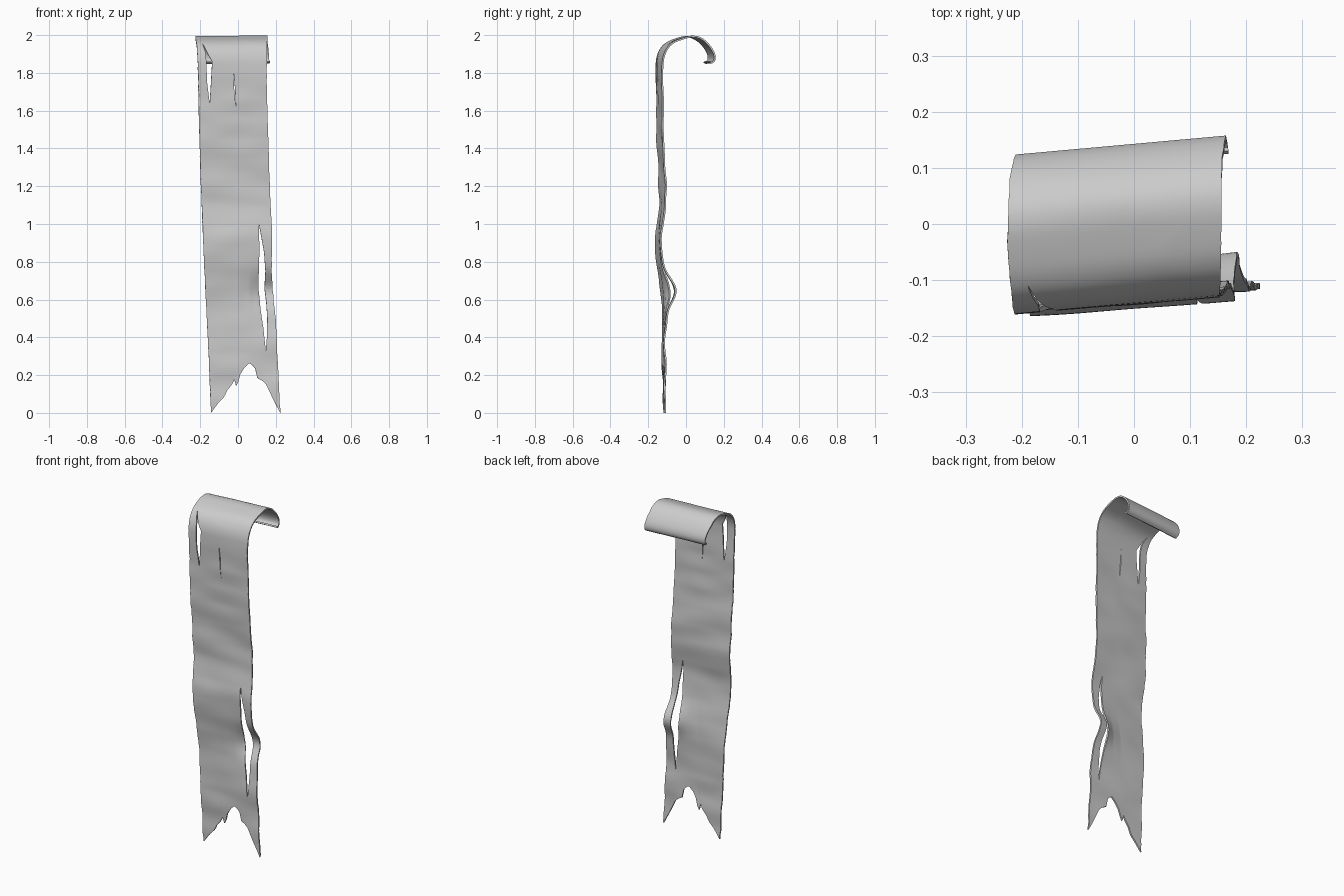
import bpy, bmesh, math, random
from mathutils import noise, Vector

if "Cube" in bpy.data.objects:
    bpy.data.objects.remove(bpy.data.objects["Cube"])

random.seed(4)


def lin(keys, s):
    """Linear lookup of the values in keys [(s, v), ...]."""
    if s <= keys[0][0]:
        return keys[0][1]
    for (a, va), (b, vb) in zip(keys, keys[1:]):
        if s <= b:
            return va + (vb - va) * (s - a) / (b - a)
    return keys[-1][1]


def smooth(keys, s):
    """Average of nearby linear lookups, which rounds off the corners."""
    lo, hi = keys[0][0], keys[-1][0]
    r = max(0.0, min(0.025, s - lo, hi - s))
    return sum(lin(keys, s + r * k / 3) for k in range(-3, 4)) / 7


# Side profile (y, z): hanging sheet, bend over the top, curled end
PROFILE = [(-.117, 0), (-.115, .2), (-.122, .35), (-.117, .5), (-.118, .62),
           (-.137, .75), (-.146, .85), (-.146, .95), (-.125, 1.1), (-.125, 1.2),
           (-.133, 1.4), (-.138, 1.6), (-.142, 1.8), (-.138, 1.88), (-.118, 1.93),
           (-.085, 1.963), (-.03, 1.983), (.025, 1.996), (.065, 1.985), (.1, 1.955),
           (.128, 1.915), (.139, 1.885), (.136, 1.86), (.122, 1.848), (.11, 1.86)]
path_y, path_z, dist = [], [], 0.0
for i, (y, z) in enumerate(PROFILE):
    if z <= 1.88 and i < 14:
        dist = z
    else:
        dist += math.dist(PROFILE[i], PROFILE[i - 1])
    path_y.append((dist, y))
    path_z.append((dist, z))
LENGTH = dist

# Outline edges as x against distance along the sheet
LEFT = [(0, -.143), (.3, -.155), (.5, -.165), (.8, -.18), (1.05, -.19), (1.3, -.2),
        (1.6, -.208), (1.8, -.211), (1.95, -.218), (2.05, -.226), (2.17, -.222), (LENGTH, -.203)]
RIGHT = [(0, .224), (.3, .209), (.5, .2), (.6, .187), (.75, .178), (.95, .18), (1.2, .168),
         (1.6, .155), (1.8, .151), (2, .155), (2.15, .156), (LENGTH, .168)]
# Tears: left and right lip
TEARS = [
    ([(0, -.12), (1.1, -.168), (1.64, -.15), (1.75, -.164), (1.86, -.168), (1.9, -.17), (1.97, -.19)],
     [(0, -.12), (1.1, -.168), (1.64, -.15), (1.75, -.143), (1.86, -.137), (1.9, -.16), (1.97, -.19)]),
    ([(1.6, -.01), (1.72, -.021), (1.83, -.026)],
     [(1.6, -.01), (1.72, -.016), (1.83, -.026)]),
    ([(.33, .147), (.45, .134), (.55, .118), (.66, .106), (.85, .113), (1.0, .111)],
     [(.33, .147), (.4, .153), (.5, .155), (.58, .15), (.66, .14), (.75, .145), (.85, .138), (1.0, .111)]),
]
COLUMNS = [5, 12, 14, 9]
# Ragged swallow tail: z of the lower edge against x
TAIL = [(-.143, 0), (-.1, .055), (-.07, .085), (-.055, .12), (-.03, .15), (-.02, .18), (-.007, .13),
        (.01, .2), (.03, .235), (.06, .265), (.09, .24), (.102, .185), (.13, .17),
        (.15, .15), (.224, 0)]


def band_x(band, f, s):
    a = smooth(LEFT, s) if band == 0 else lin(TEARS[band - 1][1], s)
    b = smooth(RIGHT, s) if band == len(TEARS) else lin(TEARS[band][0], s)
    return a + (b - a) * f


def sheet_point(band, f, s):
    if s < .33:
        foot = lin(TAIL, band_x(band, f, 0))
        s = foot + s / .33 * (.33 - foot)
    x = band_x(band, f, s)
    y, z = smooth(path_y, s), smooth(path_z, s)
    y += (x + .03) * (.02 + .07 * min(1, s / 1.2))
    # The loose strip and the cloth next to it belly backwards
    belly = lin([(0, 0), (.06, .008), (.106, .024), (.14, .05), (.2, .055)], x)
    y += belly * math.exp(-((s - .65) / .09) ** 2)
    # Cloth ripples
    ripple = noise.noise(Vector((x * 4, s * 9, 2.3)))
    if s < 1.85:
        y += .008 * ripple * min(1, (1.85 - s) / .2)
    else:
        z += .004 * min(0, ripple)
    # Frayed edges
    if (band == 0 and f == 0) or (band == len(TEARS) and f == 1):
        x += .0025 * noise.noise(Vector((s * 30, f, 0)))
    return x, y, z


# Banner cloth: bands between the tears, welded where the tears close
bm = bmesh.new()
ROWS = 190
for band, cols in enumerate(COLUMNS):
    grid = [[bm.verts.new(sheet_point(band, c / cols, LENGTH * r / ROWS))
             for c in range(cols + 1)] for r in range(ROWS + 1)]
    for r in range(ROWS):
        for c in range(cols):
            bm.faces.new((grid[r][c], grid[r][c + 1], grid[r + 1][c + 1], grid[r + 1][c]))
bmesh.ops.remove_doubles(bm, verts=bm.verts, dist=.0006)
bmesh.ops.recalc_face_normals(bm, faces=bm.faces)
mesh = bpy.data.meshes.new("torn_banner")
bm.to_mesh(mesh)
bm.free()
banner = bpy.data.objects.new("torn_banner", mesh)
bpy.context.collection.objects.link(banner)

# Cloth thickness
mod = banner.modifiers.new("thickness", 'SOLIDIFY')
mod.thickness = .009
mod.offset = 0
bpy.context.view_layer.objects.active = banner
banner.select_set(True)
bpy.ops.object.modifier_apply(modifier=mod.name)
bpy.ops.object.shade_smooth_by_angle(angle=math.radians(40))
